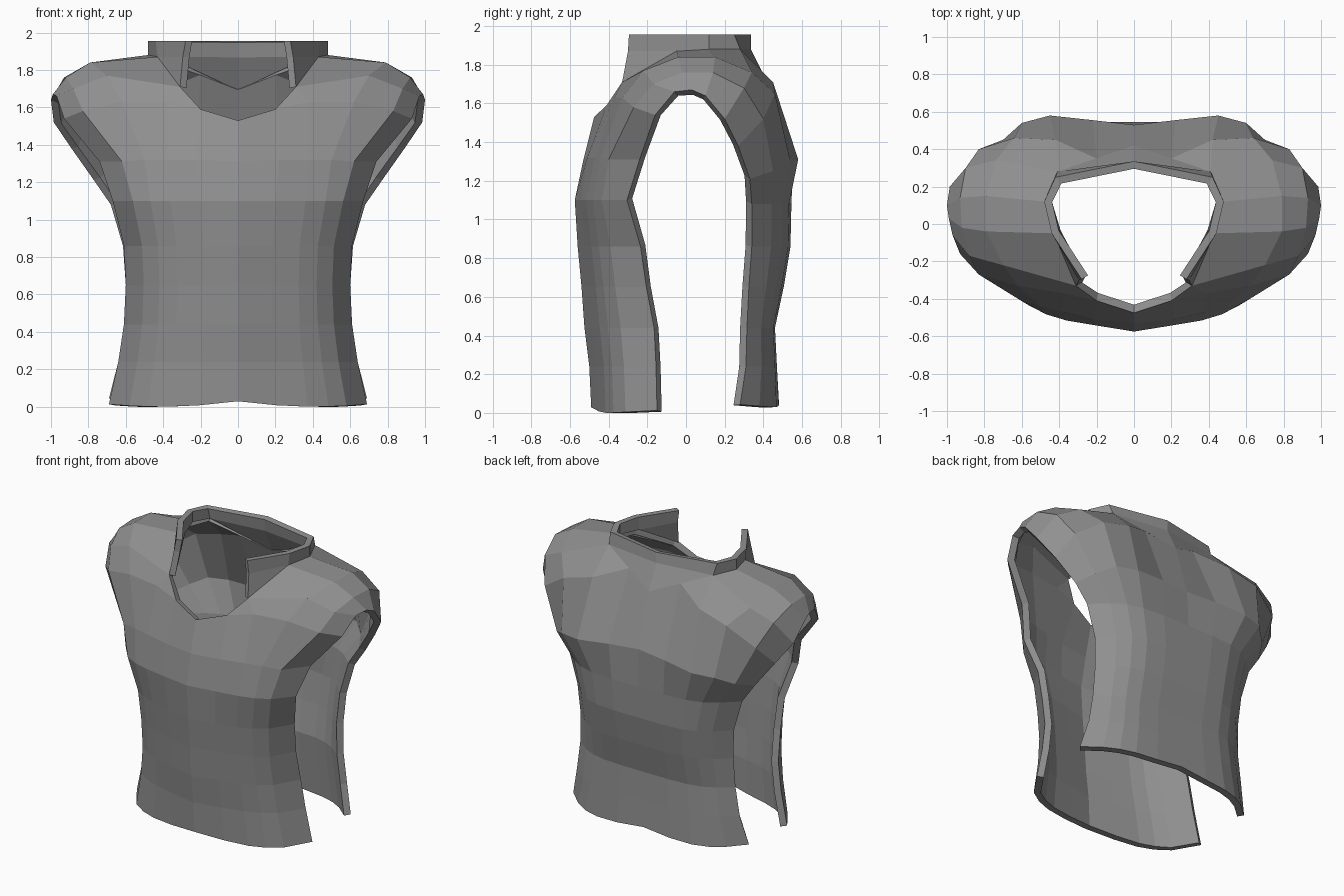
import bpy

# Body rows: height, centre y, side-edge y, side-edge x (hem upwards)
FRONT = [(.02, -.49, -.15, .69), (.24, -.50, -.155, .64), (.44, -.525, -.165, .61),
         (.65, -.54, -.205, .60), (.86, -.56, -.235, .61), (1.10, -.575, -.305, .67)]
BACK = [(.05, .48, .28, .69), (.24, .47, .31, .64), (.44, .46, .315, .61),
        (.65, .505, .325, .60), (.86, .54, .34, .615), (1.08, .545, .34, .68)]
COLS = (0, .30, .54, .70, .84, 1)
FRONT_CURVE = (0, .12, .22, .34, .52, 1)
BACK_CURVE = (0, 0, .06, .22, .5, 1)
HOLE = None

# Chest, shoulder and upper-back rows, centre outwards
UPPER = [
    [(0, -.53, 1.31), (.22, -.51, 1.32), (.38, -.47, 1.32), (.50, -.44, 1.32), (.62, -.40, 1.31), (.74, -.24, 1.31)],
    [(0, -.475, 1.53), (.20, -.41, 1.59), (.38, -.37, 1.63), (.62, -.33, 1.63), (.83, -.27, 1.58), (.93, -.16, 1.54)],
    [HOLE, HOLE, (.31, -.33, 1.71), (.70, -.22, 1.77), (.88, -.17, 1.70), (.97, -.06, 1.66)],
    [HOLE, HOLE, (.43, -.05, 1.87), (.79, -.04, 1.84), (.92, -.02, 1.76), (.99, .03, 1.67)],
    [HOLE, HOLE, (.48, .12, 1.88), (.79, .15, 1.84), (.93, .14, 1.76), (1.0, .10, 1.64)],
    [HOLE, HOLE, (.41, .28, 1.88), (.74, .34, 1.76), (.90, .30, 1.68), (.985, .20, 1.52)],
    [(0, .42, 1.71), (.20, .35, 1.795), (.42, .45, 1.71), (.64, .46, 1.65), (.83, .40, 1.52), (.89, .27, 1.38)],
    [(0, .53, 1.34), (.22, .555, 1.33), (.45, .58, 1.31), (.60, .54, 1.30), (.70, .45, 1.25), (.77, .33, 1.21)],
]

# Dark grey cloth
dark = bpy.data.materials.new("dark_grey")
dark.diffuse_color = (.28, .28, .28, 1)


def body_row(z, yc, ye, xe, curve):
    # the hem dips slightly between the centre and the side
    return [(xe * f, yc + (ye - yc) * c, z + (.08 * (f - .6) ** 2 - .02 if z < .1 else 0))
            for f, c in zip(COLS, curve)]


def shell(name, rows, thickness):
    """Skin a half grid of points, mirror it and thicken it inwards."""
    verts, faces, index = [], [], {}

    def vid(p):
        if p not in index:
            index[p] = len(verts)
            verts.append(p)
        return index[p]

    for a, b in zip(rows, rows[1:]):
        for c in range(len(a) - 1):
            ids = []
            for p in (a[c], a[c + 1], b[c + 1], b[c]):
                if p is not HOLE and vid(p) not in ids:
                    ids.append(vid(p))
            if len(ids) >= 3:
                faces.append(ids)
    me = bpy.data.meshes.new(name)
    me.from_pydata(verts, [], faces)
    me.materials.append(dark)
    ob = bpy.data.objects.new(name, me)
    bpy.context.collection.objects.link(ob)
    mirror = ob.modifiers.new("mirror", 'MIRROR')
    mirror.merge_threshold = .001
    solid = ob.modifiers.new("thickness", 'SOLIDIFY')
    solid.thickness = thickness
    solid.offset = -1
    solid.use_even_offset = True
    return ob


# Vest: front plate, over the shoulders, down the back plate
rows = [body_row(*r, FRONT_CURVE) for r in FRONT] + UPPER
rows += [body_row(*r, BACK_CURVE) for r in reversed(BACK)]
shell("vest", rows, .045)

# Standing collar, open at the front, running round to a V at the back
base = [(0, .42, 1.71), (.41, .28, 1.88), (.48, .12, 1.88), (.43, -.05, 1.87), (.31, -.33, 1.71)]
mid = [(0, .335, 1.88), (.41, .28, 1.88), (.48, .12, 1.88), (.43, -.05, 1.87), (.295, -.30, 1.87)]
top = [(0, .335, 1.955), (.42, .25, 1.955), (.48, .12, 1.955), (.44, -.05, 1.955), (.28, -.295, 1.955)]
shell("collar", [top, mid, base], .04)
